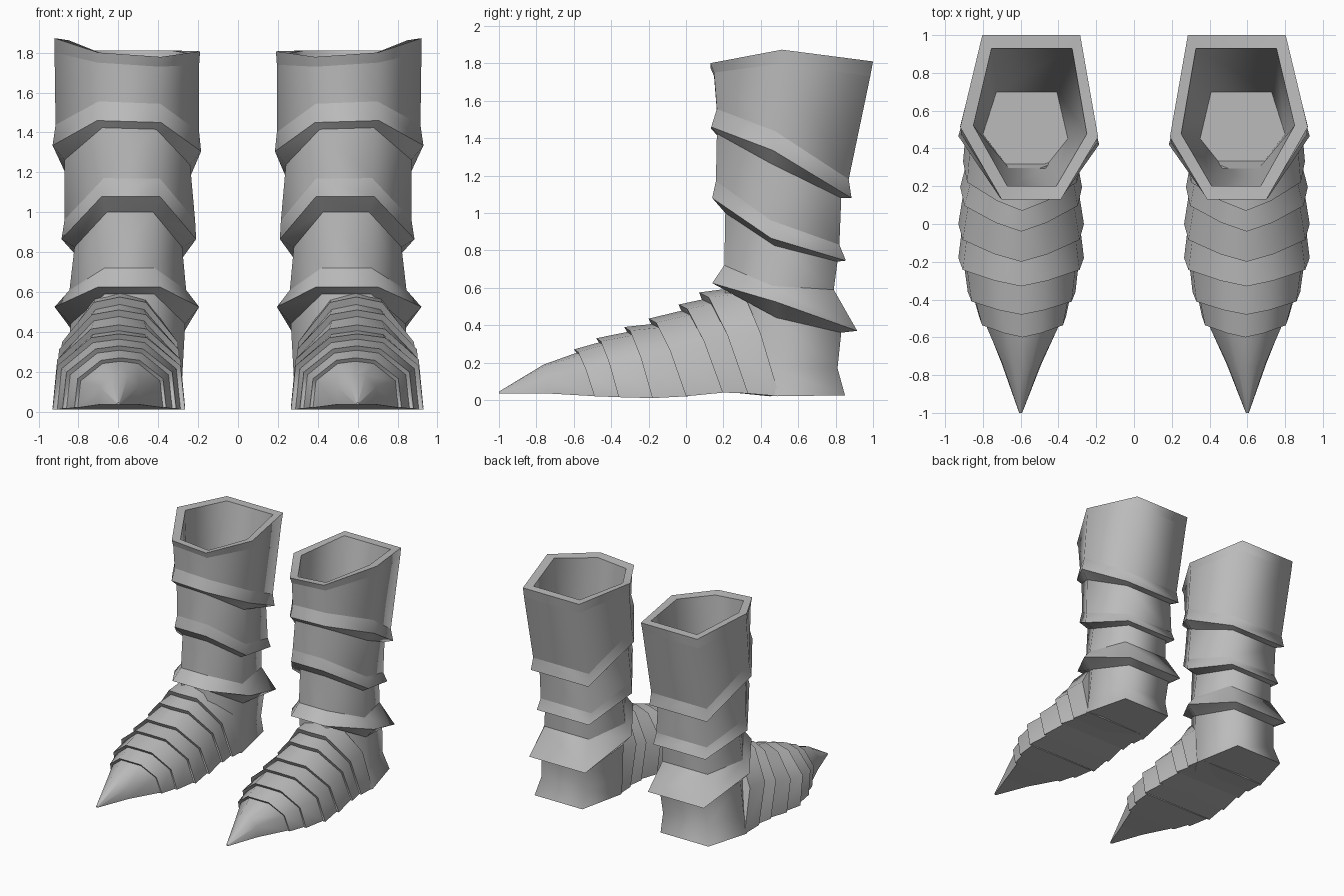
import bpy
import bmesh

cube = bpy.data.objects.get("Cube")
if cube:
    bpy.data.objects.remove(cube, do_unlink=True)

steel = bpy.data.materials.new("grey steel")
steel.use_nodes = True
GREY = (0.5, 0.5, 0.5, 1)
steel.diffuse_color = GREY
steel.node_tree.nodes["Principled BSDF"].inputs["Base Color"].default_value = GREY


def loft(name, rings, sharp):
    """Skin closed rings in order, cap both ends, crease the rings listed in sharp."""
    bm = bmesh.new()
    loops = [[bm.verts.new(p) for p in ring] for ring in rings]
    n = len(loops[0])
    for a, b in zip(loops, loops[1:]):
        for i in range(n):
            j = (i + 1) % n
            bm.faces.new((a[i], a[j], b[j], b[i])).smooth = True
    bm.faces.new(loops[0])
    bm.faces.new(loops[-1])
    bmesh.ops.recalc_face_normals(bm, faces=bm.faces)
    for k in sharp:
        for i in range(n):
            edge = bm.edges.get((loops[k][i], loops[k][(i + 1) % n]))
            edge.smooth = False
    return finish(name, bm)


def finish(name, bm):
    mesh = bpy.data.meshes.new(name)
    bm.to_mesh(mesh)
    bm.free()
    mesh.materials.append(steel)
    obj = bpy.data.objects.new(name, mesh)
    bpy.context.collection.objects.link(obj)
    return obj


def shaft_ring(front, back, inner, outer, z_front, z_side, z_back):
    """Six-sided slanted section of the shaft."""
    w, d = outer - inner, back - front
    tilt = max(0, z_side - 0.9) * 0.035
    return [
        (inner + 0.27 * w, front, z_front - tilt / 3),
        (inner + 0.70 * w, front, z_front + tilt / 3),
        (outer, front + 0.44 * d, z_side + tilt),
        (inner + 0.84 * w, back, z_back),
        (inner + 0.13 * w, back, z_back),
        (inner, front + 0.38 * d, z_side - tilt),
    ]


def foot_ring(y_low, y_top, inner, outer, z_low, height, shrink=1.0):
    """Arched slanted section of the foot, flat at the sole."""
    mid, half = (inner + outer) / 2, (outer - inner) / 2 * shrink
    rise, run = (height - z_low) * shrink, y_top - y_low
    side = [(1.0, 0.0, 0.0), (0.93, 0.58, 0.42), (0.42, 0.95, 0.8)]
    arch = side + [(0, 1, 1)] + [(-x, z, y) for x, z, y in reversed(side)]
    return [(mid + half * x, y_low + run * y, z_low + rise * z) for x, z, y in arch]


# Shaft: inner lining, rim, three flared plates, ankle and heel
shaft = [
    (0.30, 0.70, 0.35, 0.80, 0.50, 0.50, 0.50),
    (0.20, 0.93, 0.25, 0.85, 1.78, 1.83, 1.81),
    (0.13, 1.00, 0.19, 0.92, 1.79, 1.84, 1.81),
    (0.15, 0.985, 0.195, 0.92, 1.74, 1.77, 1.73),
    (0.165, 0.87, 0.195, 0.915, 1.55, 1.42, 1.18),
    (0.135, 0.885, 0.185, 0.93, 1.455, 1.32, 1.08),
    (0.165, 0.83, 0.24, 0.87, 1.42, 1.25, 1.08),
    (0.16, 0.82, 0.215, 0.87, 1.17, 0.96, 0.83),
    (0.14, 0.855, 0.21, 0.885, 1.08, 0.865, 0.745),
    (0.21, 0.81, 0.28, 0.82, 1.00, 0.825, 0.74),
    (0.205, 0.79, 0.26, 0.845, 0.72, 0.61, 0.59),
    (0.14, 0.915, 0.195, 0.92, 0.625, 0.525, 0.37),
    (0.21, 0.83, 0.265, 0.84, 0.59, 0.44, 0.36),
    (0.20, 0.81, 0.28, 0.86, 0.30, 0.17, 0.17),
    (0.20, 0.85, 0.28, 0.90, 0.045, 0.02, 0.025),
]
lips = [1, 2, 3, 4, 5, 6, 7, 8, 9, 10, 11, 12, 14]

# Foot: overlapping plates, each with a stepped front edge
plates = [
    (0.33, 0.07, 0.28, 0.905, 0.035, 0.575),
    (0.195, -0.04, 0.275, 0.92, 0.04, 0.51),
    (0.0, -0.20, 0.265, 0.93, 0.02, 0.435),
    (-0.18, -0.33, 0.265, 0.93, 0.01, 0.39),
    (-0.36, -0.48, 0.31, 0.88, 0.015, 0.33),
    (-0.49, -0.60, 0.36, 0.82, 0.02, 0.27),
]
foot = [foot_ring(0.5, 0.26, 0.29, 0.89, 0.02, 0.60)]
steps = []
for y_low, y_top, *size in plates:
    steps += [len(foot), len(foot) + 1]
    foot.append(foot_ring(y_low, y_top, *size))
    foot.append(foot_ring(y_low + 0.01, y_top + 0.015, *size, shrink=0.93))
foot.append(foot_ring(-0.74, -0.76, 0.49, 0.70, 0.035, 0.19))
foot.append(foot_ring(-1.0, -1.0, 0.592, 0.608, 0.035, 0.045))

for side, sign in (("left", 1), ("right", -1)):
    for part, rings, sharp in (
        ("shaft", [shaft_ring(*r) for r in shaft], lips),
        ("foot", foot, steps),
    ):
        flipped = [[(sign * x, y, z) for x, y, z in ring] for ring in rings]
        obj = loft(f"{side}_boot_{part}", flipped, sharp)
        # Crisp border around the sole
        if part == "foot":
            bm = bmesh.new()
            bm.from_mesh(obj.data)
            for edge in bm.edges:
                if any(f.normal.z < -0.8 for f in edge.link_faces):
                    edge.smooth = False
            bm.to_mesh(obj.data)
            bm.free()
